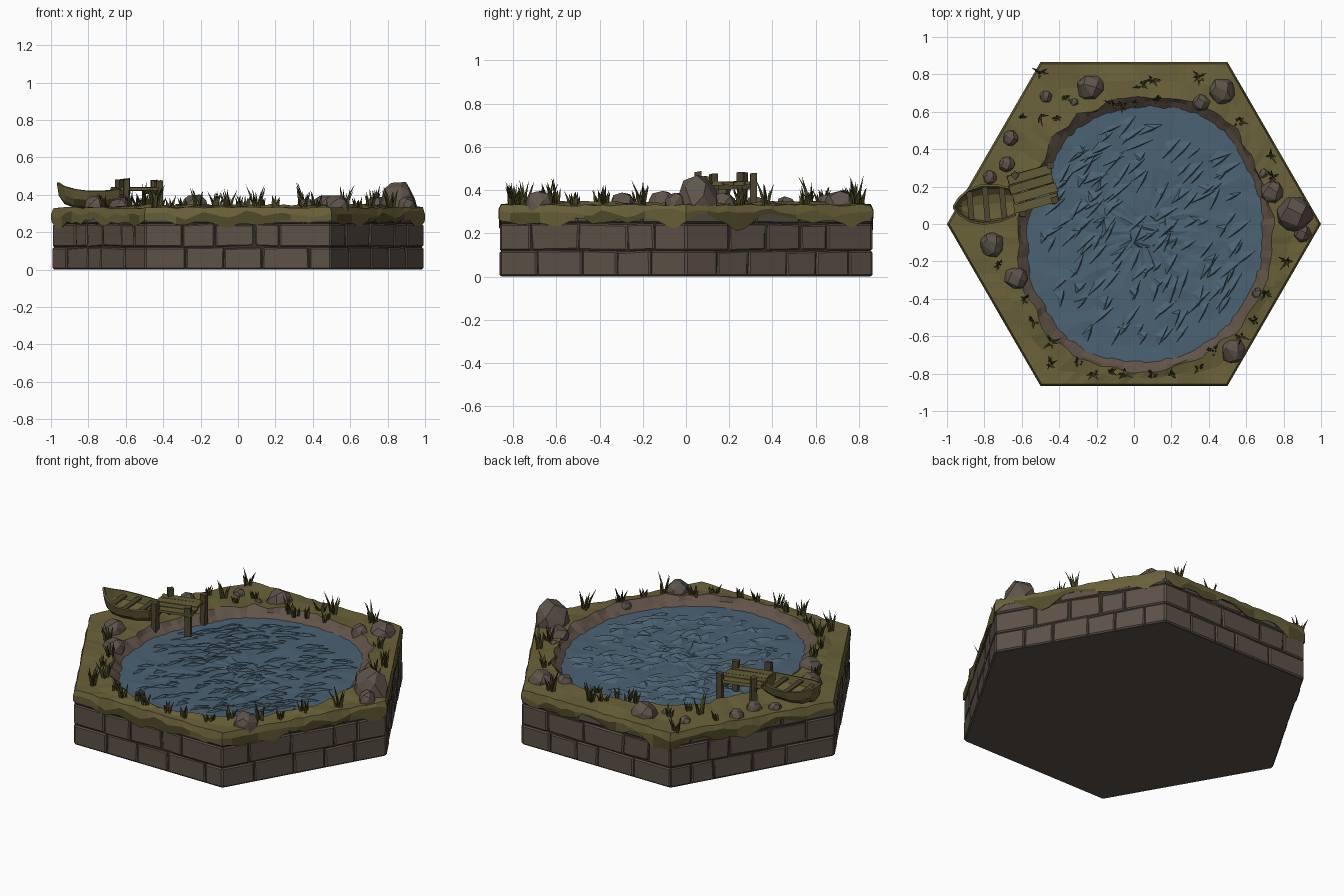
import bpy, bmesh, math, random
from mathutils import Vector, Matrix, noise

if "Cube" in bpy.data.objects:
    bpy.data.objects.remove(bpy.data.objects["Cube"])

random.seed(7)
rnd = random.uniform
TAU = math.tau


def mat(name, r, g, b):
    m = bpy.data.materials.new(name)
    lin = [((c / 255 + 0.055) / 1.055) ** 2.4 for c in (r, g, b)]
    m.diffuse_color = (*lin, 1)
    m.use_nodes = True
    m.node_tree.nodes["Principled BSDF"].inputs["Base Color"].default_value = m.diffuse_color
    return m


STONE = mat("stone", 92, 81, 71)
MORTAR = mat("dark mortar", 58, 50, 43)
GRASS = mat("olive grass", 106, 97, 57)
MOSS = mat("dark moss", 82, 75, 42)
MUD = mat("mud", 98, 83, 72)
WATER = mat("water", 75, 98, 115)
BOULDER = mat("boulder", 94, 84, 75)
WOOD = mat("weathered wood", 99, 91, 54)
POST = mat("dark wood", 80, 70, 48)
BLADE = mat("grass blade", 72, 67, 33)


def finish(bm, name, *mats, fix=True):
    if fix:
        bmesh.ops.recalc_face_normals(bm, faces=bm.faces)
    me = bpy.data.meshes.new(name)
    bm.to_mesh(me)
    bm.free()
    for m in mats:
        me.materials.append(m)
    ob = bpy.data.objects.new(name, me)
    bpy.context.collection.objects.link(ob)
    return ob


def box(bm, mtx, size, jitter=0.0):
    vs = bmesh.ops.create_cube(bm, size=1, matrix=mtx @ Matrix.Diagonal((*size, 1)))["verts"]
    for v in vs:
        v.co += Vector((rnd(-1, 1), rnd(-1, 1), rnd(-1, 1))) * jitter
    return vs


def loft(bm, rings, closed=True):
    """Bridge equal-length rings of points; returns vertices and face rows."""
    vr = [[bm.verts.new(p) for p in r] for r in rings]
    rows = []
    n = len(vr[0])
    for a, b in zip(vr, vr[1:]):
        rows.append([bm.faces.new((a[i], a[(i + 1) % n], b[(i + 1) % n], b[i]))
                     for i in range(n if closed else n - 1)])
    return vr, rows


def hexr(a):
    return 0.866 / math.cos(a % (TAU / 6) - TAU / 12)


# pond outline: radius every 30 degrees around the pond centre
CEN = Vector((0.06, -0.04, 0))
POND = [.63, .64, .69, .67, .66, .61, .63, .67, .71, .70, .68, .65]


def pond(a, off, z):
    t = (a / TAU * 12) % 12
    i, f = int(t), t % 1
    f = (1 - math.cos(f * math.pi)) / 2
    r = POND[i] * (1 - f) + POND[(i + 1) % 12] * f + off
    return CEN + Vector((math.cos(a) * r, math.sin(a) * r, z))


def hexp(a, s, z):
    r = hexr(a) * s
    return Vector((math.cos(a) * r, math.sin(a) * r, z))


# core block behind the bricks
bm = bmesh.new()
six = [i * TAU / 6 for i in range(6)]
vr, _ = loft(bm, [[hexp(a, s, z) for a in six] for s, z in
                  ((.985, 0), (.985, .29), (.96, .30), (.7, .24))])
bm.faces.new(vr[0])
bm.faces.new(vr[-1])
for f in bm.faces:
    f.material_index = 1 if f.calc_center_median().z < 0.01 else 0
finish(bm, "core_block", MORTAR, STONE)

# brick courses on all six sides
bm = bmesh.new()
for k in range(6):
    a, b = hexp(six[k], .997, 0), hexp(six[(k + 1) % 6], .997, 0)
    d = (b - a).normalized()
    inward = Vector((-d.y, d.x, 0))
    L = (b - a).length
    rot = Matrix((d, inward, (0, 0, 1))).transposed().to_4x4()
    for z0, z1 in ((0, .12), (.12, .245), (.245, .30)):
        t = 0.0
        while t < L - 0.01:
            w = rnd(.12, .27)
            if L - t - w < 0.1:
                w = L - t
            c = a + d * (t + w / 2) + inward * (.02 + rnd(0, .005)) + Vector((0, 0, (z0 + z1) / 2))
            vs = box(bm, Matrix.Translation(c) @ rot, (w - .004, .04, z1 - z0 - .004))
            for v in vs:
                if t > 0 and t + w < L and v.co.z > .03:
                    v.co += inward * rnd(0, .006) + d * rnd(-.006, .006)
                    v.co.z += rnd(-.005, .005)
            t += w
bmesh.ops.bevel(bm, geom=bm.edges[:], offset=.007, segments=1, affect='EDGES')
for v in bm.verts:
    v.co.z = max(v.co.z, 0)
finish(bm, "stone_bricks", STONE)

# grass bank: drip skirt, rim, top, then the muddy pond edge
bm = bmesh.new()
N = 120
ang = [i * TAU / N for i in range(N)]
rings = [[] for _ in range(8)]
for a in ang:
    p = hexp(a, 1, 0)
    low = .255 + .07 * noise.noise(p * 6) + rnd(-.008, .008)
    low = min(max(low, .2), .29)
    mid = min(.315, max(low + .015, .295 + .04 * noise.noise(p * 9 + Vector((5, 5, 5)))))
    rings[0].append(hexp(a, .975, low + .01))
    rings[1].append(hexp(a, .998, low))
    rings[2].append(hexp(a, 1.0, mid))
    rings[3].append(hexp(a, .988, .33 + rnd(-.004, .006)))
    edge = pond(a, .05 + .03 * noise.noise(p * 7), .345 + rnd(-.006, .006))
    m = (rings[3][-1] + edge) / 2
    m.z = .335 + .02 * noise.noise(m * 5)
    rings[4].append(m)
    rings[5].append(edge)
    rings[6].append(pond(a, .025 + rnd(-.012, .012), .318))
    rings[7].append(pond(a, -.04, .265))
vr, rows = loft(bm, rings)
for f in rows[0]:
    f.material_index = 1
for i, f in enumerate(rows[1]):
    f.material_index = 1 if noise.noise(f.calc_center_median() * 5) > -.05 else 0
for f in rows[5] + rows[6]:
    f.material_index = 2
finish(bm, "grass_bank", GRASS, MOSS, MUD)

# water surface with faceted ripples
bm = bmesh.new()
wr = []
for k in range(1, 9):
    ring = []
    for i in range(48):
        q = pond(i * TAU / 48, .012, .296)
        q = CEN + (q - CEN) * k / 8
        q.z = .296 + (rnd(-.004, .004) if k < 8 else 0)
        ring.append(q)
    wr.append(ring)
vr, _ = loft(bm, wr)
bm.faces.new(vr[0])
bmesh.ops.triangulate(bm, faces=bm.faces[:])
for _ in range(150):
    c = pond(rnd(0, TAU), 0, .294)
    c = CEN + (c - CEN) * (math.sqrt(rnd(0, 1)) * .88)
    c.z = .294
    h = math.radians(48 - 25 * c.y + rnd(-22, 22))
    u, v = Vector((math.cos(h), math.sin(h), 0)), Vector((-math.sin(h), math.cos(h), 0))
    ln, w = rnd(.04, .1), rnd(.03, .06)
    tips = [bm.verts.new(q) for q in (c - u * ln, c + v * w + u * rnd(-.03, .03), c + u * ln, c - v * .008)]
    top = bm.verts.new(c + u * rnd(-.03, .03) + Vector((0, 0, rnd(.012, .02))))
    for i in range(4):
        bm.faces.new((tips[(i + 1) % 4], tips[i], top))
for f in bm.faces:
    f.normal_update()
    if f.normal.z < 0:
        f.normal_flip()
finish(bm, "pond_water", WATER, fix=False)

# boulders: x, y, radius, height above the grass
ROCKS = [(.86, .05, .10, .16), (.74, .17, .065, .07), (.47, .71, .075, .08), (.36, .65, .05, .06),
         (-.23, .73, .075, .08), (-.47, .68, .035, .04), (-.66, .46, .045, .05), (-.68, .32, .045, .05),
         (-.77, .25, .04, .04), (-.76, -.11, .07, .08), (-.63, -.29, .065, .07), (.53, -.68, .07, .08),
         (-.32, .65, .025, .03), (.69, .27, .03, .03), (.66, -.37, .03, .03), (.9, -.05, .05, .07)]
bm = bmesh.new()
for x, y, r, h in ROCKS:
    hull = []
    for i in range(26):
        zc = 1 - 2 * (i + .5) / 26
        a = i * 2.4 + rnd(-.3, .3)
        s = math.sqrt(1 - zc * zc) ** .7
        k = rnd(.9, 1.05)
        hull.append(bm.verts.new((x + math.cos(a) * s * r * k, y + math.sin(a) * s * r * k,
                                  .325 + h * max(zc * rnd(.9, 1), -.4))))
    res = bmesh.ops.convex_hull(bm, input=hull)
    bmesh.ops.delete(bm, geom=[v for v in hull if v.is_valid and not v.link_faces], context='VERTS')
finish(bm, "boulders", BOULDER)

# grass tufts
TUFTS = [(-.5, .81), (-.36, .68), (.04, .74), (.1, .77), (0, .65), (.12, .66), (.35, .79), (-.11, .64),
         (-.06, .63), (-.5, .58), (-.41, .57), (-.6, .57), (.74, .25), (.73, .37), (.82, -.2), (.7, -.38),
         (.64, -.52), (.57, -.6), (.42, -.68), (.35, -.77), (.2, -.8), (.1, -.81), (-.05, -.8), (-.13, -.79),
         (-.22, -.8), (-.3, -.74), (-.45, -.75), (-.44, -.63), (-.54, -.52), (-.58, -.4), (-.72, -.22), (.56, .55)]
bm = bmesh.new()
for x, y in TUFTS:
    tall = rnd(.06, .15)
    for _ in range(8):
        a, h, lean = rnd(0, TAU), tall * rnd(.5, 1), rnd(.1, .45)
        d = Vector((math.cos(a), math.sin(a), 0))
        base = Vector((x, y, .325)) + d * rnd(0, .02)
        tip = bm.verts.new(base + d * h * lean + Vector((0, 0, h)))
        mid = base + d * h * lean * .35 + Vector((0, 0, h * .5))
        tri = [[c + Vector((math.cos(a + i * TAU / 3), math.sin(a + i * TAU / 3), 0)) * .007
                for i in range(3)] for c in (base, mid)]
        vr, _ = loft(bm, tri)
        for i in range(3):
            bm.faces.new((vr[1][i], vr[1][(i + 1) % 3], tip))
finish(bm, "grass_tufts", BLADE)

# jetty: planks on beams, with four posts
JM = Matrix.Translation((-.535, .19, 0)) @ Matrix.Rotation(math.radians(16), 4, 'Z')
bm = bmesh.new()
for i in range(4):
    box(bm, JM @ Matrix.Translation((rnd(-.008, .008), -.078 + i * .052, .43)), (.24, .048, .018), .003)
finish(bm, "jetty_planks", WOOD)
bm = bmesh.new()
for sx in (-.085, .085):
    box(bm, JM @ Matrix.Translation((sx, 0, .413)), (.025, .22, .02), .002)
for px, py, z0, z1 in ((-.45, .315, .24, .48), (-.425, .13, .24, .475), (-.595, .055, .28, .485), (-.635, .26, .3, .485)):
    box(bm, Matrix.Translation((px, py, (z0 + z1) / 2)) @ Matrix.Rotation(rnd(0, 1), 4, 'Z'),
        (.034, .034, z1 - z0), .004)
finish(bm, "jetty_posts", POST)

# rowing boat hull: station x, half width, keel z, gunwale z
bm = bmesh.new()
BM = Matrix.Translation((-.79, .105, 0)) @ Matrix.Rotation(math.radians(5), 4, 'Z')
ST = [(.15, .07, .35, .43), (.07, .095, .336, .42), (-.02, .103, .334, .42),
      (-.09, .085, .338, .43), (-.135, .045, .355, .445), (-.165, .006, .40, .465)]
secs = []
for x, w, k, g in ST:
    secs.append([BM @ Vector((x - (.008 if abs(t) == 1 and x < -.1 else 0), w * math.sin(t * 1.57),
                              g - (g - k) * math.cos(t * 1.57) ** .8 if abs(t) < 1 else g))
                 for t in (-1, -.7, -.35, 0, .35, .7, 1)])
vr, _ = loft(bm, secs, closed=False)
bm.faces.new(vr[0])
bm.faces.new(vr[-1])
hull = finish(bm, "boat_hull", WOOD)
s = hull.modifiers.new("thickness", 'SOLIDIFY')
s.thickness = .012
s.offset = 0

# boat benches
bm = bmesh.new()
for x, w in ((.09, .165), (0, .185), (-.085, .15)):
    box(bm, BM @ Matrix.Translation((x, 0, .405)), (.03, w, .01))
finish(bm, "boat_benches", POST)
